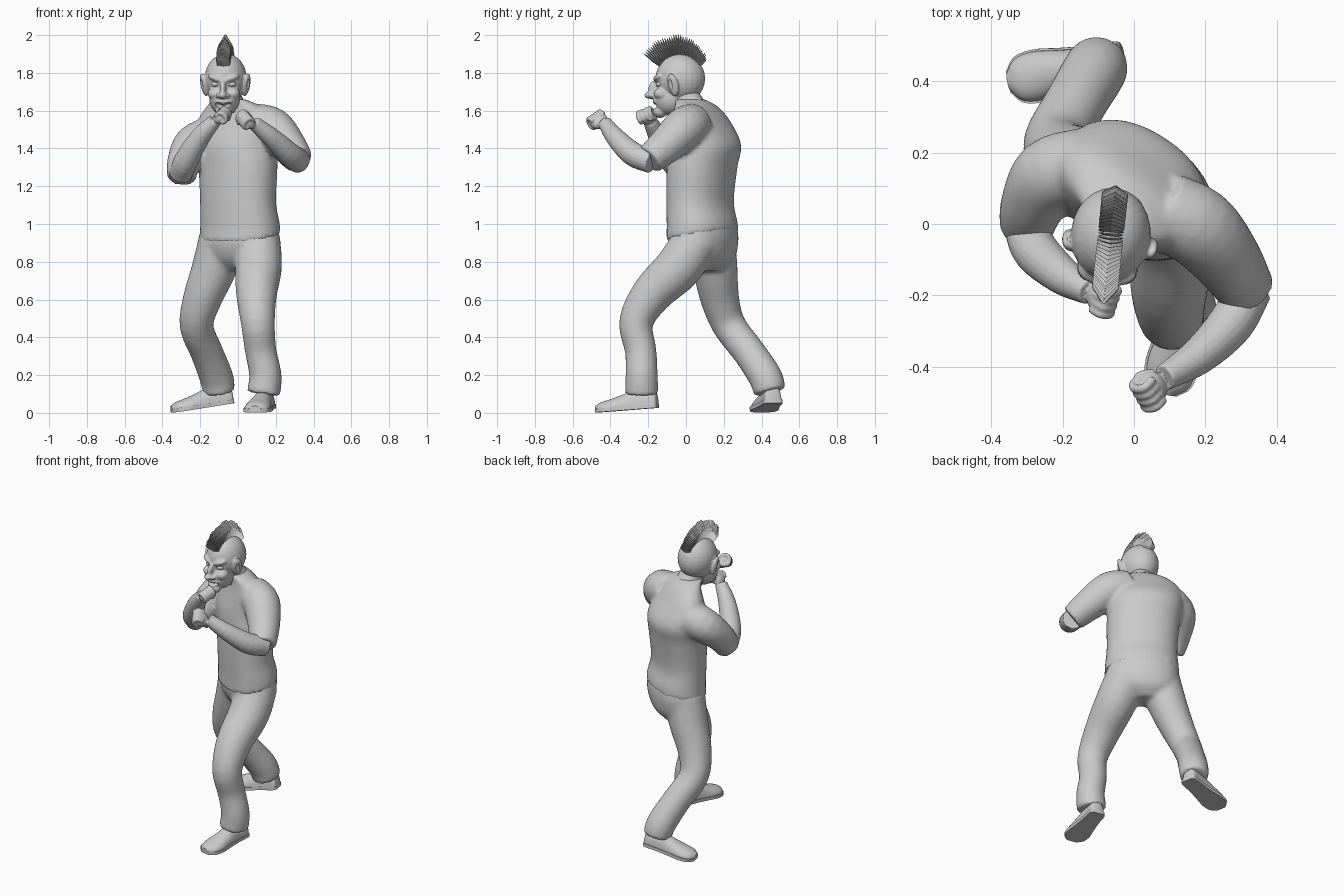
import bpy, bmesh, math, random
from math import sin, cos, pi, radians
from mathutils import Vector, Matrix

random.seed(4)
if "Cube" in bpy.data.objects:
    bpy.data.objects.remove(bpy.data.objects["Cube"])

grey = bpy.data.materials.new("plain_grey")
grey.use_nodes = True
grey.diffuse_color = (0.6, 0.6, 0.6, 1)
grey.node_tree.nodes["Principled BSDF"].inputs["Base Color"].default_value = (0.6, 0.6, 0.6, 1)


def finish(bm, name, voxel=0, smooth=4, shade=True):
    """Turn a bmesh into an object; a voxel size fuses its overlapping shells."""
    bmesh.ops.recalc_face_normals(bm, faces=bm.faces)
    mesh = bpy.data.meshes.new(name)
    bm.to_mesh(mesh)
    bm.free()
    ob = bpy.data.objects.new(name, mesh)
    bpy.context.collection.objects.link(ob)
    bpy.ops.object.select_all(action='DESELECT')
    ob.select_set(True)
    bpy.context.view_layer.objects.active = ob
    if voxel:
        mod = ob.modifiers.new("fuse", 'REMESH')
        mod.mode, mod.voxel_size = 'VOXEL', voxel
        mod = ob.modifiers.new("soften", 'SMOOTH')
        mod.factor, mod.iterations = 0.5, smooth
        for m in list(ob.modifiers):
            bpy.ops.object.modifier_apply(modifier=m.name)
    ob.data.materials.clear()
    ob.data.materials.append(grey)
    if shade:
        bpy.ops.object.shade_smooth_by_angle(angle=radians(45))
    return ob


def open_end(ob, rule):
    """Remove the hidden cap faces that meet the rule."""
    bm = bmesh.new()
    bm.from_mesh(ob.data)
    caps = [f for f in bm.faces if rule(f.calc_center_median().z, f.normal.z)]
    bmesh.ops.delete(bm, geom=caps, context='FACES')
    bm.to_mesh(ob.data)
    bm.free()


def skin(bm, rings):
    """Bridge rings of points and cap both ends."""
    rows = [[bm.verts.new(p) for p in ring] for ring in rings]
    n = len(rows[0])
    for a, b in zip(rows, rows[1:]):
        for i in range(n):
            bm.faces.new((a[i], a[(i + 1) % n], b[(i + 1) % n], b[i]))
    bm.faces.new(rows[0][::-1])
    bm.faces.new(rows[-1])


def spline(pts, steps=4):
    """Catmull-Rom interpolation through tuples of any length."""
    pts = [Vector(p) for p in pts]
    ext = [pts[0] * 2 - pts[1]] + pts + [pts[-1] * 2 - pts[-2]]
    out = []
    for a, b, c, d in zip(ext, ext[1:], ext[2:], ext[3:]):
        for k in range(steps):
            t = k / steps
            out.append((b * 2 + (c - a) * t + (a * 2 - b * 5 + c * 4 - d) * t * t
                        + (b * 3 - a - c * 3 + d) * t ** 3) / 2)
    return out + [pts[-1]]


def limb(bm, pts, sides=20):
    """Round tube through (x, y, z, radius) points."""
    path = spline(pts)
    rings, prev, quat = [], None, None
    for i, p in enumerate(path):
        tan = (path[min(i + 1, len(path) - 1)] - path[max(i - 1, 0)]).to_3d().normalized()
        quat = tan.to_track_quat('Z', 'Y') if prev is None else prev.rotation_difference(tan) @ quat
        prev = tan
        rings.append([p.to_3d() + quat @ Vector((cos(a), sin(a), 0)) * p[3]
                      for a in (2 * pi * k / sides for k in range(sides))])
    skin(bm, rings)


def trunk(bm, stations, sides=40):
    """Turned upright body of ovals: (x, y, z, half width, half depth, slope to the front)."""
    rot = Matrix.Rotation(radians(-33), 3, 'Z')
    rings = []
    for x, y, z, w, d, slope in spline(stations):
        ring = []
        for k in range(sides):
            c, s = cos(2 * pi * k / sides), sin(2 * pi * k / sides)
            oval = Vector((w * math.copysign(abs(c) ** 0.92, c), d * math.copysign(abs(s) ** 0.92, s), 0))
            oval.z = slope * oval.y
            ring.append(rot @ oval + Vector((x, y, z)))
        rings.append(ring)
    skin(bm, rings)


def blob(bm, mat, centre, size, tilt=(0, 0, 0)):
    """Ellipsoid placed in the frame mat."""
    turn = Matrix.LocRotScale(Vector(centre), None, None)
    for angle, axis in zip(tilt, 'XYZ'):
        turn = turn @ Matrix.Rotation(radians(angle), 4, axis)
    bmesh.ops.create_uvsphere(bm, u_segments=24, v_segments=16, radius=1,
                              matrix=mat @ turn @ Matrix.Diagonal((*size, 1)))


# Shirt: torso and two sleeves
bm = bmesh.new()
trunk(bm, [(0.01, 0.087, 0.935, 0.226, 0.166, 0.18), (0.01, 0.085, 1.0, 0.222, 0.163, 0.1),
           (0, 0.075, 1.12, 0.213, 0.154, 0), (0, 0.085, 1.3, 0.22, 0.164, 0),
           (-0.01, 0.1, 1.42, 0.225, 0.168, 0), (-0.02, 0.08, 1.54, 0.215, 0.118, 0),
           (-0.025, 0.055, 1.62, 0.16, 0.085, 0), (-0.045, 0.02, 1.66, 0.09, 0.075, 0)])
limb(bm, [(0.08, 0.04, 1.53, 0.11), (0.18, -0.01, 1.505, 0.113), (0.26, -0.1, 1.42, 0.098), (0.32, -0.195, 1.34, 0.08)])
limb(bm, [(-0.14, 0.16, 1.46, 0.11), (-0.235, 0.135, 1.42, 0.106), (-0.285, 0.05, 1.33, 0.09),
          (-0.3, -0.01, 1.245, 0.077)])
open_end(finish(bm, "shirt", 0.012, 5), lambda z, up: z < 1.0 and up < -0.7)

# Trousers: pelvis and two legs
bm = bmesh.new()
trunk(bm, [(0.01, 0.09, 0.98, 0.212, 0.155, 0.18), (0.01, 0.095, 0.9, 0.218, 0.158, 0.1),
           (0, 0.105, 0.81, 0.18, 0.13, 0), (-0.01, 0.11, 0.75, 0.08, 0.07, 0)])
limb(bm, [(0.1, 0.06, 0.92, 0.125), (0.108, -0.04, 0.77, 0.125), (0.098, -0.18, 0.63, 0.109),
          (0.105, -0.264, 0.48, 0.091), (0.12, -0.24, 0.33, 0.084), (0.145, -0.235, 0.2, 0.086),
          (0.135, -0.235, 0.1, 0.09)])
limb(bm, [(-0.08, 0.135, 0.92, 0.128), (-0.128, 0.155, 0.76, 0.119), (-0.19, 0.18, 0.6, 0.103),
          (-0.22, 0.23, 0.46, 0.09), (-0.165, 0.335, 0.32, 0.087), (-0.115, 0.42, 0.19, 0.09),
          (-0.1, 0.445, 0.11, 0.086)])
open_end(finish(bm, "trousers", 0.012, 10), lambda z, up: z > 0.9 and up > 0.7)

# Shoes: a rounded upper on a flat sole
OUTLINE = [(0, 0.025, 0.07), (0.015, 0.045, 0.1), (0.1, 0.05, 0.11), (0.18, 0.06, 0.085),
           (0.25, 0.07, 0.065), (0.305, 0.06, 0.052), (0.335, 0.025, 0.036)]


def shoe(side, heel, toe, lift):
    fwd = Vector(toe) - Vector(heel)
    mat = (Matrix.Translation((*heel, 0.002 + lift)) @ Matrix.Rotation(math.atan2(fwd.y, fwd.x), 4, 'Z')
           @ Matrix.Rotation(lift / 0.33, 4, 'Y'))
    for part, flat in (("upper", False), ("sole", True)):
        bm = bmesh.new()
        rings = []
        for x, w, h in spline(OUTLINE):
            if flat:
                w += 0.005
                ring = [(x, -w, 0), (x, w, 0), (x, w, 0.02), (x, -w, 0.02)]
            else:
                ring = [(x, w * cos(a), 0.01 + (h - 0.01) * max(sin(a), 0) ** 0.8)
                        for a in (pi * k / 14 for k in range(15))]
            rings.append([mat @ Vector(p) for p in ring])
        skin(bm, rings)
        finish(bm, side + "_shoe_" + part)


shoe("left", (0.155, -0.148), (0.09, -0.475), 0.025)
shoe("right", (-0.025, 0.465), (-0.34, 0.4), 0.05)


# Forearms and clenched fists
def arm(side, pts, centre, forward, curl, size):
    bm = bmesh.new()
    limb(bm, pts)
    f = Vector(forward).normalized()
    c = Vector(curl)
    c = (c - f * c.dot(f)).normalized()
    s = f.cross(c)
    mat = Matrix.Translation(centre) @ Matrix((f, c, s)).transposed().to_4x4() @ Matrix.Scale(size, 4)
    blob(bm, mat, (0.002, 0.01, 0), (0.046, 0.036, 0.05))

    def finger(points, radius):
        limb(bm, [(*(mat @ Vector(p)), radius * size) for p in points], 10)
    for i in range(4):
        z = (i - 1.5) * 0.024
        finger([(0, -0.016, z), (0.036, -0.014, z), (0.046, 0.016, z), (0.028, 0.04, z), (0, 0.034, z)], 0.0128)
    edge = 1 if s.z > 0 else -1
    finger([(-0.03, 0.01, 0.03 * edge), (0, 0.035, 0.042 * edge), (0.022, 0.05, 0.018 * edge)], 0.013)
    finish(bm, side + "_forearm_and_fist", 0.005, 2)


arm("left", [(0.325, -0.18, 1.33, 0.063), (0.27, -0.28, 1.37, 0.064), (0.18, -0.37, 1.455, 0.052),
             (0.085, -0.43, 1.535, 0.037)], (0.058, -0.46, 1.55), (-0.5, -0.55, 0.4), (-0.4, 0.3, -0.8), 1)
arm("right", [(-0.305, -0.005, 1.26, 0.06), (-0.275, -0.075, 1.335, 0.064), (-0.2, -0.145, 1.46, 0.053),
              (-0.125, -0.19, 1.545, 0.037)], (-0.1, -0.205, 1.572), (0.6, -0.4, 0.5), (0.4, 0.2, -0.8), 0.95)

# Neck
bm = bmesh.new()
limb(bm, [(-0.06, -0.02, 1.71, 0.07), (-0.05, 0.005, 1.66, 0.073), (-0.04, 0.025, 1.62, 0.08)])
finish(bm, "neck")

# Head with brow, nose, cheeks, chin and ears
head = Matrix.Translation((-0.065, -0.03, 1.77)) @ Matrix.Rotation(radians(-6), 4, 'Z')
bm = bmesh.new()
cut = bmesh.new()
eyes = bmesh.new()
blob(bm, head, (0, 0, 0), (0.112, 0.132, 0.132))
blob(bm, head, (0, -0.055, -0.105), (0.082, 0.09, 0.09))
blob(bm, head, (0, -0.108, -0.175), (0.044, 0.038, 0.034))
blob(bm, head, (0, -0.14, -0.05), (0.017, 0.03, 0.042), (-20, 0, 0))
blob(bm, head, (0, -0.16, -0.088), (0.023, 0.032, 0.02))
blob(bm, head, (0, -0.12, -0.122), (0.052, 0.028, 0.014))
for m in (-1, 1):
    blob(bm, head, (m * 0.044, -0.112, 0.002), (0.044, 0.026, 0.017), (0, -20 * m, 22 * m))
    blob(bm, head, (m * 0.05, -0.094, -0.08), (0.036, 0.042, 0.032))
    blob(bm, head, (m * 0.024, -0.148, -0.09), (0.015, 0.018, 0.013))
    blob(bm, head, (m * 0.112, -0.027, -0.033), (0.017, 0.031, 0.064), (12, 10 * m, -25 * m))
    blob(cut, head, (m * 0.128, -0.043, -0.027), (0.01, 0.014, 0.034), (12, 10 * m, -25 * m))
    blob(cut, head, (m * 0.02, -0.158, -0.143), (0.03, 0.055, 0.015), (0, -22 * m, 0))
    blob(eyes, head, (m * 0.042, -0.102, -0.03), (0.024, 0.024, 0.016))
skull = finish(bm, "head", 0.006, 4)
finish(eyes, "eyes")
cutter = finish(cut, "mouth_and_ear_cutter", 0.004, 1)
cutter.hide_render = True
bpy.context.view_layer.objects.active = skull
carve = skull.modifiers.new("carve", 'BOOLEAN')
carve.operation, carve.object = 'DIFFERENCE', cutter
bpy.ops.object.modifier_apply(modifier="carve")
bpy.data.objects.remove(cutter)

# Mohawk: a fan of flat pointed locks, shorter toward the nape
bm = bmesh.new()
LOCKS = 36
for i in range(LOCKS):
    t = i / (LOCKS - 1)
    tip = 0.242 - 0.014 * t - 0.05 * max(0, t - 0.5) * 2 + random.uniform(-0.01, 0.002)
    mat = head @ Matrix.Rotation(radians(56 - 110 * t), 4, 'X')
    rows = [[mat @ Vector((w * x, d * y, z)) for x, y in ((1, 0), (0, 1), (-1, 0), (0, -1))]
            for w, d, z in ((0.034, 0.01, 0.12), (0.037, 0.01, 0.12 + (tip - 0.12) * 0.5), (0.001, 0.001, tip))]
    skin(bm, rows)
finish(bm, "mohawk", shade=False)
